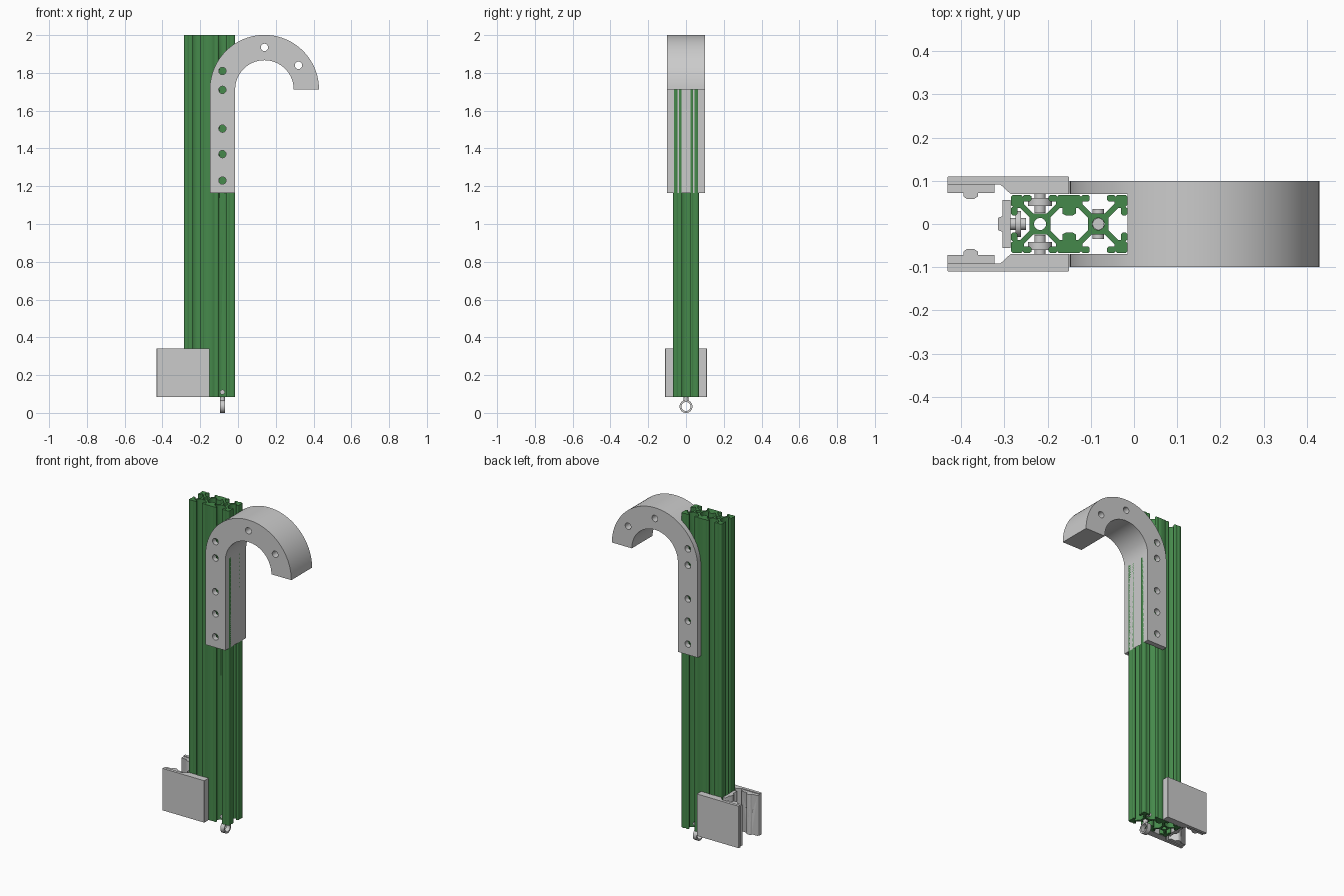
import bpy, bmesh, math
from mathutils import Vector

if "Cube" in bpy.data.objects:
    bpy.data.objects.remove(bpy.data.objects["Cube"])

MAPS = {'z': lambda c: (c.x, c.y, c.z),
        'y': lambda c: (c.x, c.z, c.y),
        'x': lambda c: (c.z, c.x, c.y)}


def circle(u, v, r, n=32, turn=0.0):
    return [(u + r * math.cos(turn + 2 * math.pi * i / n),
             v + r * math.sin(turn + 2 * math.pi * i / n)) for i in range(n)]


def prism(name, loops, lo, hi, axis='z'):
    """Extrude closed loops (outer first, then holes) along an axis."""
    cu = bpy.data.curves.new(name, 'CURVE')
    cu.dimensions = '2D'
    cu.fill_mode = 'BOTH'
    cu.extrude = (hi - lo) / 2
    for pts in loops:
        s = cu.splines.new('POLY')
        s.points.add(len(pts) - 1)
        for p, (u, v) in zip(s.points, pts):
            p.co = (u, v, 0, 1)
        s.use_cyclic_u = True
    tmp = bpy.data.objects.new(name + "_curve", cu)
    bpy.context.collection.objects.link(tmp)
    deps = bpy.context.evaluated_depsgraph_get()
    me = bpy.data.meshes.new_from_object(tmp.evaluated_get(deps))
    bpy.data.objects.remove(tmp)
    bm = bmesh.new()
    bm.from_mesh(me)
    bmesh.ops.remove_doubles(bm, verts=bm.verts, dist=1e-5)
    for v in bm.verts:
        v.co = MAPS[axis](v.co + Vector((0, 0, (lo + hi) / 2)))
    bmesh.ops.recalc_face_normals(bm, faces=bm.faces)
    bm.to_mesh(me)
    bm.free()
    ob = bpy.data.objects.new(name, me)
    bpy.context.collection.objects.link(ob)
    return ob


def rect(u0, u1, v0, v1):
    return [(u0, v0), (u1, v0), (u1, v1), (u0, v1)]


def cut(ob, cutter):
    m = ob.modifiers.new("cut", 'BOOLEAN')
    m.object = cutter
    m.operation = 'DIFFERENCE'
    m.solver = 'EXACT'
    deps = bpy.context.evaluated_depsgraph_get()
    me = bpy.data.meshes.new_from_object(ob.evaluated_get(deps))
    ob.modifiers.clear()
    ob.data = me
    bpy.data.objects.remove(cutter)


def mirror_y(pts):
    return [(x, -y) for x, y in pts]


# Double T-slot extrusion: one eighth of a cell, mirrored into the full profile
H, MID = 0.0675, -0.15
octant = [(0.024, 0.015), (0.046, 0.037), (0.052, 0.037), (0.052, 0.024),
          (0.056, 0.02), (0.064, 0.02), (H, 0.024), (H, 0.036), (0.063, 0.04),
          (H, 0.044), (H, 0.063)]
quarter = octant + [(y, x) for x, y in reversed(octant)] + [(-y, x) for x, y in octant]
quarter = [(x + H, y) for x, y in quarter]
outer = (quarter + [(-x, y) for x, y in reversed(quarter)]
         + [(-x, -y) for x, y in quarter] + [(x, -y) for x, y in reversed(quarter)])
seam = [(H - x, y) for x, y in octant[:4]] + [(0.008, 0.02)]
seam = (seam + [(-x, y) for x, y in reversed(seam)]
        + [(-x, -y) for x, y in seam] + [(x, -y) for x, y in reversed(seam)])
loops = [outer, seam, circle(H, 0, 0.014, 24), circle(-H, 0, 0.014, 24)]
beam = prism("slotted_beam", [[(x + MID, y) for x, y in l] for l in loops], 0.085, 2.0)

# Cross holes through the beam, in line with the hook leg
CELL_L, CELL_R = MID - H, MID + H
leg_holes = [1.81, 1.71, 1.505, 1.37, 1.23]
for z in leg_holes:
    cut(beam, prism("drill", [circle(CELL_R, z, 0.0195)], -0.12, 0.12, 'y'))
green = bpy.data.materials.new("green_paint")
green.diffuse_color = (0.06, 0.25, 0.07, 1)
green.use_nodes = True
green.node_tree.nodes["Principled BSDF"].inputs["Base Color"].default_value = green.diffuse_color
beam.data.materials.clear()
beam.data.materials.append(green)

# Hook: solid bend with two cheeks that straddle the beam
CX, CZ, RO, RI, N = 0.14, 1.712, 0.289, 0.155, 48
arc = lambda r: [(CX + r * math.cos(math.pi * i / N), CZ + r * math.sin(math.pi * i / N))
                 for i in range(N + 1)]
profile = (arc(RO) + [(CX - RO, 1.165), (CX - RI, 1.165)] + arc(RI)[::-1])
holes = [circle(CELL_R, z, 0.0195) for z in leg_holes]
holes += [circle(0.14, 1.935, 0.0195), circle(0.32, 1.84, 0.0195)]
hook = prism("hook", [profile] + holes, -0.1, 0.1, 'y')
cut(hook, prism("slot", [rect(-0.3, -0.0152, 1.0, 2.2)], -0.069, 0.069, 'y'))

smooth = [hook]
bolt_z = (0.147, 0.285)
for side, sy in (("front", -1), ("back", 1)):
    flip = mirror_y if sy < 0 else (lambda p: p)
    span = lambda a, b: (a, b) if sy > 0 else (-b, -a)

    # Carriage side plate
    plate = prism(side + "_plate", [flip([
        (-0.432, 0.108), (-0.43, 0.11), (-0.152, 0.11), (-0.15, 0.108), (-0.15, 0.069),
        (-0.285, 0.069), (-0.31, 0.092), (-0.432, 0.092)])], 0.085, 0.34)
    # Sliding pad with a guide rib
    pad = prism(side + "_pad", [flip([
        (-0.432, 0.0919), (-0.432, 0.072), (-0.395, 0.072), (-0.395, 0.064),
        (-0.387, 0.058), (-0.37, 0.058), (-0.361, 0.064), (-0.361, 0.072),
        (-0.323, 0.072), (-0.323, 0.0919)])], 0.09, 0.335)
    spots = [(-0.38, 0.215, 0.02)]
    for z in bolt_z:
        spots += [(CELL_L, z, 0.031), (-0.288, z, 0.013), (-0.38, z, 0.008)]
    for x, z, r in spots:
        cut(plate, prism("drill", [circle(x, z, r)], -0.15 if sy < 0 else 0.02,
                         -0.02 if sy < 0 else 0.15, 'y'))
    cut(pad, prism("drill", [circle(-0.38, 0.215, 0.02)], -0.15, 0.15, 'y'))
    smooth.append(plate)

    # Socket bolts with shank and slot nut
    for i, z in enumerate(bolt_z):
        tag = f"{side}_bolt_{i + 1}"
        smooth += [
            prism(tag + "_head", [circle(CELL_L, z, 0.024), circle(CELL_L, z, 0.012, 6)],
                  *span(0.08, 0.102), 'y'),
            prism(tag + "_washer", [circle(CELL_L, z, 0.0308)], *span(0.069, 0.08), 'y'),
            prism(tag + "_shank", [circle(CELL_L, z, 0.013)], *span(0.026, 0.075), 'y'),
            prism(tag + "_nut", [circle(CELL_L, z, 0.028)], *span(0.042, 0.06), 'y')]

# Pad on the beam's end slot, with its own bolts
end_pad = [(-0.286, 0.055), (-0.305, 0.055), (-0.305, 0.018), (-0.315, 0.014)]
prism("end_pad", [end_pad + mirror_y(end_pad)[::-1]], 0.09, 0.335)
for i, z in enumerate(bolt_z):
    smooth += [prism(f"end_bolt_{i + 1}", [circle(0, z, 0.014)], -0.29, -0.25, 'x'),
               prism(f"end_nut_{i + 1}", [circle(0, z, 0.03)], -0.274, -0.262, 'x')]

# Eye bolt under the right cell
smooth += [
    prism("eye_ring", [circle(0, 0.034, 0.034, 40), circle(0, 0.034, 0.024, 40)],
          CELL_R - 0.013, CELL_R + 0.013, 'x'),
    prism("eye_shank", [circle(CELL_R, 0, 0.0135)], 0.063, 0.4),
    prism("eye_cross_pin", [circle(CELL_R, 0.11, 0.013)], -0.035, 0.035, 'y')]

# Smooth round surfaces, keep the edges sharp
bpy.ops.object.select_all(action='DESELECT')
for ob in smooth:
    ob.select_set(True)
bpy.context.view_layer.objects.active = hook
bpy.ops.object.shade_smooth_by_angle(angle=math.radians(30))
